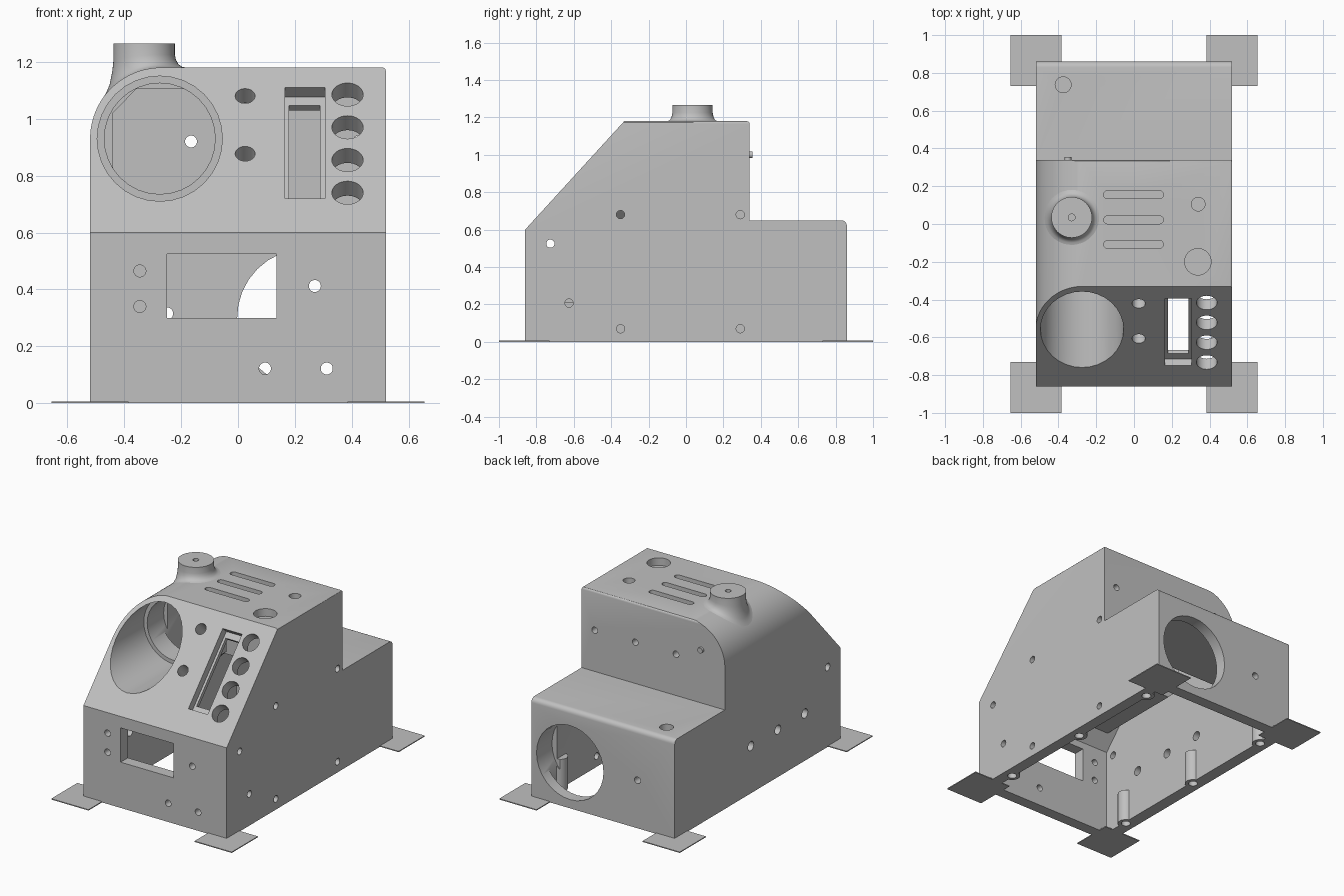
import bpy, bmesh
from math import cos, sin, pi, radians, sqrt
from mathutils import Vector, Matrix

old = bpy.data.objects.get("Cube")
if old:
    bpy.data.objects.remove(old, do_unlink=True)

grey = bpy.data.materials.new("plain grey")
grey.use_nodes = True
COLOUR = (0.53, 0.53, 0.53, 1)
grey.diffuse_color = COLOUR
grey.node_tree.nodes["Principled BSDF"].inputs["Base Color"].default_value = COLOUR


def finish(name, bm):
    bmesh.ops.recalc_face_normals(bm, faces=bm.faces)
    me = bpy.data.meshes.new(name)
    bm.to_mesh(me)
    bm.free()
    me.materials.append(grey)
    ob = bpy.data.objects.new(name, me)
    bpy.context.scene.collection.objects.link(ob)
    return ob


def prism(name, pts, axis, a, b):
    """Extrude a 2D outline along an axis from a to b."""
    place = {"x": lambda u, v, t: (t, u, v),
             "y": lambda u, v, t: (u, t, v),
             "z": lambda u, v, t: (u, v, t)}[axis]
    bm = bmesh.new()
    lo = [bm.verts.new(place(u, v, a)) for u, v in pts]
    hi = [bm.verts.new(place(u, v, b)) for u, v in pts]
    bm.faces.new(lo)
    bm.faces.new(hi)
    n = len(pts)
    for i in range(n):
        j = (i + 1) % n
        bm.faces.new((lo[i], lo[j], hi[j], hi[i]))
    return finish(name, bm)


def rod(name, p, q, r, seg=32, turn=0.0):
    """Cylinder between two points."""
    p, q = Vector(p), Vector(q)
    d = q - p
    m = Matrix.Translation((p + q) / 2) @ d.to_track_quat("Z", "Y").to_matrix().to_4x4() @ Matrix.Rotation(turn, 4, "Z")
    bm = bmesh.new()
    bmesh.ops.create_cone(bm, cap_ends=True, segments=seg, radius1=r, radius2=r, depth=d.length, matrix=m)
    return finish(name, bm)


def arc(cx, cy, r, a0, a1, n):
    return [(cx + r * cos(radians(a0 + (a1 - a0) * i / n)),
             cy + r * sin(radians(a0 + (a1 - a0) * i / n))) for i in range(n + 1)]


def combine(target, tool, operation="DIFFERENCE"):
    mod = target.modifiers.new("combine", "BOOLEAN")
    mod.operation = operation
    mod.solver = "EXACT"
    mod.object = tool
    bpy.context.view_layer.objects.active = target
    bpy.ops.object.modifier_apply(modifier=mod.name)
    bpy.data.objects.remove(tool, do_unlink=True)


def drill(p, q, r):
    combine(body, rod("drill", p, q, r))


# Outer shell: side outline crossed with front outline
W, L, TUBE_X, TUBE_Z = 0.52, 0.86, -0.27, 0.93
side = ([(-L, 0), (-L, 0.6), (-0.33, 1.18)] + arc(0.325, 1.165, 0.015, 90, 0, 3)
        + [(0.34, 0.65)] + arc(0.83, 0.62, 0.03, 90, 0, 5) + [(L, 0)])
front = ([(W, 0)] + arc(W - 0.012, 1.168, 0.012, 0, 90, 3)
         + arc(TUBE_X, TUBE_Z, 0.25, 90, 180, 20) + [(-W, 0)])
body = prism("housing_body", side, "x", -0.6, 0.6)
combine(body, prism("front_shape", front, "y", -1, 1), "INTERSECT")

# Cavity, open underneath, leaving a faceted block around the round port
cavity = prism("cavity", [(-0.785, -0.1), (-0.785, 0.57), (-0.297, 1.105), (0.265, 1.105),
                          (0.265, 0.575), (0.785, 0.575), (0.785, -0.1)], "x", -0.6, 0.6)
combine(cavity, prism("cavity_front", [(-0.44, -0.2), (0.445, -0.2), (0.445, 1.2), (-0.265, 1.2),
                                       (-0.44, 1.02)], "y", -1, 1), "INTERSECT")
combine(cavity, rod("port_block", (TUBE_X, -0.95, TUBE_Z), (TUBE_X, -0.13, TUBE_Z), 0.3, 8, pi / 8))
combine(body, cavity)

# Screw posts with bores
for x in (-0.455, 0.455):
    for y in (-0.62, 0.02, 0.66):
        combine(body, rod("post", (x, y, 0), (x, y, 0.21), 0.05, 24), "UNION")
        drill((x, y, -0.05), (x, y, 0.17), 0.028)

# Round port with inner lip
drill((TUBE_X - 0.005, -1, TUBE_Z), (TUBE_X - 0.005, -0.27, TUBE_Z), 0.22)
drill((TUBE_X - 0.005, -0.4, TUBE_Z), (TUBE_X - 0.005, -0.1, TUBE_Z), 0.195)

# Sloped panel: button holes and stepped slider slot
up = Vector((0, 0.53, 0.58)).normalized()
out = Vector((0, -up.z, up.y))


def on_slope(x, z):
    return Vector((x, -L + (z - 0.6) * 0.53 / 0.58, z))


def slope_box(x0, x1, z0, z1, depth, inset):
    c = on_slope((x0 + x1) / 2, (z0 + z1) / 2) + out * (0.05 - depth) / 2
    frame = Matrix((Vector((1, 0, 0)), up, out)).transposed().to_4x4()
    size = (x1 - x0, (z1 - z0) / up.z - 2 * inset, depth + 0.05)
    bm = bmesh.new()
    bmesh.ops.create_cube(bm, size=1, matrix=Matrix.Translation(c) @ frame @ Matrix.Diagonal((*size, 1)))
    combine(body, finish("slot", bm))


for x, z, r in [(0.385, 0.74 + 0.115 * i, 0.055) for i in range(4)] + [(0.025, 1.08, 0.035), (0.025, 0.877, 0.035)]:
    p = on_slope(x, z)
    drill(p + out * 0.05, p - out * 0.13, r)
slope_box(0.165, 0.305, 0.72, 1.11, 0.05, 0)
slope_box(0.18, 0.288, 0.72, 1.11, 0.15, 0.04)

# Front window and holes
combine(body, prism("window", [(-0.25, 0.3), (0.135, 0.3), (0.135, 0.525), (-0.25, 0.525)], "y", -1, -0.7))
for x, z in ((-0.345, 0.465), (-0.345, 0.34), (0.27, 0.412), (0.095, 0.122), (0.312, 0.122)):
    drill((x, -1, z), (x, -0.7, z), 0.021)

# Back opening and holes
drill((0.24, 0.7, 0.3), (0.24, 1, 0.3), 0.243)
drill((-0.25, 0.7, 0.315), (-0.25, 1, 0.315), 0.022)
for x in (0.425, 0.13, -0.165):
    drill((x, 0.2, 0.92), (x, 0.4, 0.92), 0.021)

# Side holes
for y, z in ((-0.725, 0.525), (-0.35, 0.68), (0.29, 0.68), (-0.625, 0.207), (-0.35, 0.07), (0.29, 0.07)):
    drill((0.43, y, z), (0.6, y, z), 0.022)
drill((-0.6, -0.725, 0.525), (-0.4, -0.725, 0.525), 0.024)
for y in (0.07, -0.21, -0.49):
    drill((-0.6, y, 0.31), (-0.42, y, 0.31), 0.03)

# Shallow roof slots and round recesses
for y in (0.155, 0.022, -0.108):
    outline = arc(0.135, y, 0.021, -90, 90, 8) + arc(-0.14, y, 0.021, 90, 270, 8)
    combine(body, prism("vent", outline, "z", 1.13, 1.3))
for x, y, z, r in ((0.34, 0.105, 1.18, 0.036), (0.338, -0.2, 1.18, 0.07), (-0.375, 0.737, 0.65, 0.042)):
    drill((x, y, z - 0.05), (x, y, z + 0.1), r)


# Chimney with a flared foot that follows the rounded roof
def roof(x):
    return TUBE_Z + sqrt(max(0, 0.0625 - min(0, x - TUBE_X) ** 2))


CX, CY, SEG = -0.33, 0.035, 48
bm = bmesh.new()
rings = []
for r, z, follow in ((0.018, 1.22, 0), (0.018, 1.265, 0), (0.108, 1.265, 0), (0.108, 1.225, 0.3),
                     (0.112, 1.207, 0.6), (0.121, 1.191, 0.9), (0.133, 1.183, 1), (0.15, 1.179, 1),
                     (0.13, 1.15, 1)):
    ring = []
    for i in range(SEG):
        x, y = CX + r * cos(2 * pi * i / SEG), CY + r * sin(2 * pi * i / SEG)
        ring.append(bm.verts.new((x, y, z + follow * (roof(x) - 1.18))))
    rings.append(ring)
bm.faces.new(rings[0])
for a, b in zip(rings, rings[1:]):
    for i in range(SEG):
        j = (i + 1) % SEG
        bm.faces.new((a[i], a[j], b[j], b[i]))
chimney = finish("chimney", bm)

# Small peg on the rear step
peg = rod("rear_peg", (-0.35, 0.3, 1.0), (-0.35, 0.356, 1.0), 0.018, 20)

# Thin corner tabs
for sx, nx in ((-1, "right"), (1, "left")):
    for sy, ny in ((-1, "front"), (1, "back")):
        pts = [(sx * u, sy * v) for u, v in ((0.385, 0.73), (0.655, 0.73), (0.655, 1), (0.385, 1))]
        prism(f"{ny}_{nx}_tab", pts, "z", 0, 0.006)

# Smooth the curved surfaces, keep hard edges
bpy.ops.object.select_all(action="DESELECT")
for ob in (body, chimney, peg):
    ob.select_set(True)
bpy.context.view_layer.objects.active = body
bpy.ops.object.shade_smooth_by_angle(angle=radians(30))
